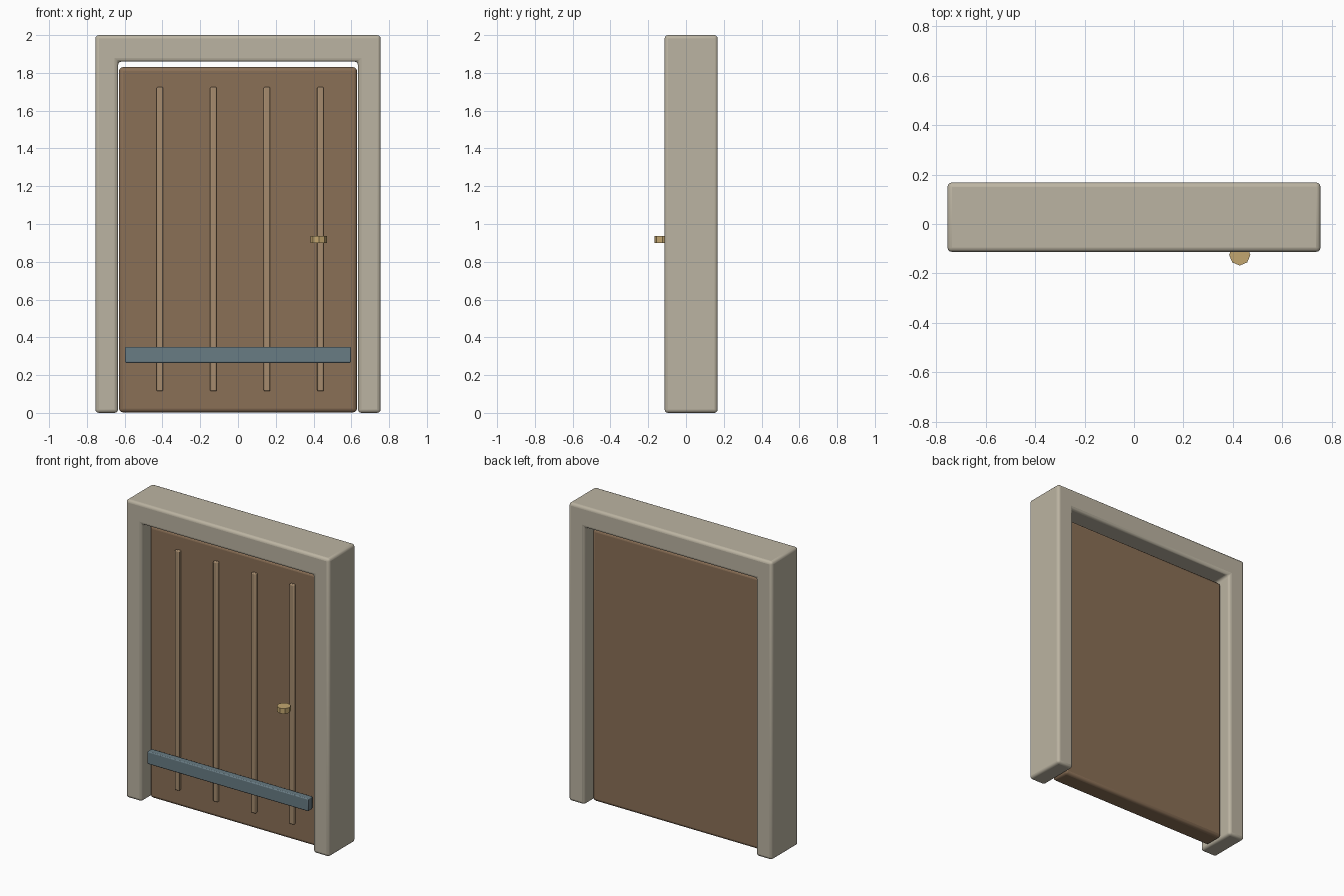
import bpy, bmesh, math
from mathutils import Matrix

if "Cube" in bpy.data.objects:
    bpy.data.objects.remove(bpy.data.objects["Cube"])


def material(name, rgb):
    m = bpy.data.materials.new(name)
    m.diffuse_color = (*rgb, 1)
    m.use_nodes = True
    m.node_tree.nodes["Principled BSDF"].inputs["Base Color"].default_value = m.diffuse_color
    return m


STONE = material("stone", (0.50, 0.455, 0.36))
WOOD = material("wood", (0.255, 0.16, 0.093))
PALE_WOOD = material("pale_wood", (0.38, 0.26, 0.155))
IRON = material("iron", (0.14, 0.20, 0.23))
BRASS = material("brass", (0.54, 0.38, 0.16))


def finish(name, bm, mat, bevel=0, segments=3):
    bmesh.ops.recalc_face_normals(bm, faces=bm.faces)
    me = bpy.data.meshes.new(name)
    bm.to_mesh(me)
    bm.free()
    ob = bpy.data.objects.new(name, me)
    bpy.context.collection.objects.link(ob)
    me.materials.append(mat)
    if bevel:
        mod = ob.modifiers.new("bevel", "BEVEL")
        mod.width = bevel
        mod.segments = segments
        mod.limit_method = "ANGLE"
        bpy.ops.object.select_all(action="DESELECT")
        bpy.context.view_layer.objects.active = ob
        ob.select_set(True)
        bpy.ops.object.shade_smooth_by_angle(angle=math.radians(40))
    return ob


def prism(name, outline, y0, y1, mat, bevel=0, segments=3):
    """Extrude an x-z outline from y0 back to y1."""
    bm = bmesh.new()
    face = bm.faces.new([bm.verts.new((x, y0, z)) for x, z in outline])
    ext = bmesh.ops.extrude_face_region(bm, geom=[face])["geom"]
    bmesh.ops.translate(bm, vec=(0, y1 - y0, 0),
                        verts=[v for v in ext if isinstance(v, bmesh.types.BMVert)])
    return finish(name, bm, mat, bevel, segments)


def box(name, x0, x1, y0, y1, z0, z1, mat, bevel=0, segments=3):
    return prism(name, [(x0, z0), (x1, z0), (x1, z1), (x0, z1)], y0, y1, mat, bevel, segments)


# Door frame: two posts and lintel in one piece
half = [(0.635, 1.86), (0.635, 0), (0.755, 0), (0.755, 2.0)]
prism("door_frame", half + [(-x, z) for x, z in reversed(half)], -0.113, 0.168, STONE, 0.018)

# Door panel
box("door_panel", -0.63, 0.63, -0.038, 0.094, 0.003, 1.83, WOOD, 0.02)

# Vertical battens
for i in range(4):
    x = -0.414 + i * 0.2835
    box(f"batten_{i + 1}", x - 0.017, x + 0.017, -0.057, -0.033, 0.115, 1.725,
        PALE_WOOD, 0.006, 2)

# Horizontal iron strap
box("iron_strap", -0.598, 0.598, -0.11, -0.062, 0.265, 0.35, IRON, 0.006, 2)

# Door knob: low-sided disc with upright axis
bm = bmesh.new()
bmesh.ops.create_cone(bm, cap_ends=True, segments=8, radius1=0.043, radius2=0.043, depth=0.036,
                      matrix=Matrix.Translation((0.428, -0.125, 0.918)))
finish("door_knob", bm, BRASS)
